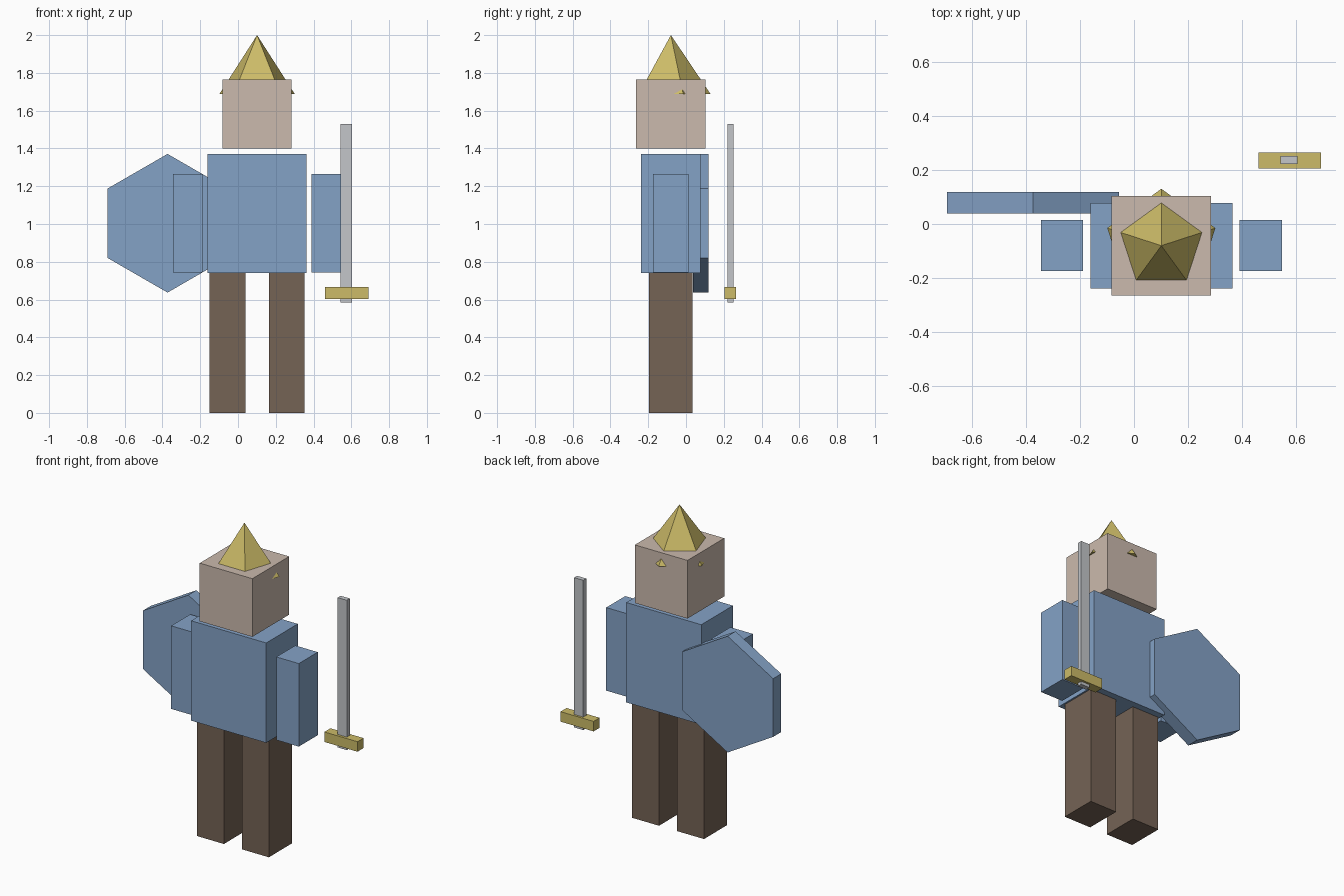
import bpy, math

if "Cube" in bpy.data.objects:
    bpy.data.objects.remove(bpy.data.objects["Cube"])


def mat(name, rgb):
    m = bpy.data.materials.new(name)
    m.diffuse_color = (*rgb, 1)
    m.use_nodes = True
    m.node_tree.nodes["Principled BSDF"].inputs["Base Color"].default_value = m.diffuse_color
    return m


BLUE = mat("blue cloth", (0.231, 0.362, 0.565))
SKIN = mat("pale skin", (0.597, 0.491, 0.418))
BROWN = mat("brown trousers", (0.178, 0.125, 0.091))
GOLD = mat("gold", (0.604, 0.497, 0.138))
STEEL = mat("steel", (0.546, 0.565, 0.591))

CX, CY = 0.101, -0.080  # body axis


def box(name, m, center, size):
    bpy.ops.mesh.primitive_cube_add(size=1, location=center)
    o = bpy.context.object
    o.name, o.scale = name, size
    o.data.materials.append(m)
    return o


# Body
box("head", SKIN, (CX, CY, 1.582), (0.367, 0.367, 0.367))
box("torso", BLUE, (CX, CY, 1.056), (0.524, 0.315, 0.63))
for side, s in (("left", -1), ("right", 1)):
    box(side + "_arm", BLUE, (CX + s * 0.367, CY, 1.004), (0.157, 0.189, 0.524))
    box(side + "_leg", BROWN, (CX + s * 0.157, CY, 0.3705), (0.189, 0.231, 0.741))

# Five-sided pointed hat, one corner to the back
bpy.ops.mesh.primitive_cone_add(vertices=5, radius1=0.21, radius2=0, depth=0.312,
                                location=(CX, CY, 1.844))
hat = bpy.context.object
hat.name = "pointed_hat"
hat.data.materials.append(GOLD)

# Six-sided shield, corner up
bpy.ops.mesh.primitive_cylinder_add(vertices=6, radius=0.367, depth=0.08,
                                    location=(-0.373, 0.078, 1.004),
                                    rotation=(math.pi / 2, 0, 0))
shield = bpy.context.object
shield.name = "shield"
shield.data.materials.append(BLUE)

# Sword
box("sword_blade", STEEL, (0.573, 0.236, 1.057), (0.063, 0.030, 0.945))
box("sword_guard", GOLD, (0.575, 0.235, 0.635), (0.231, 0.060, 0.063))
